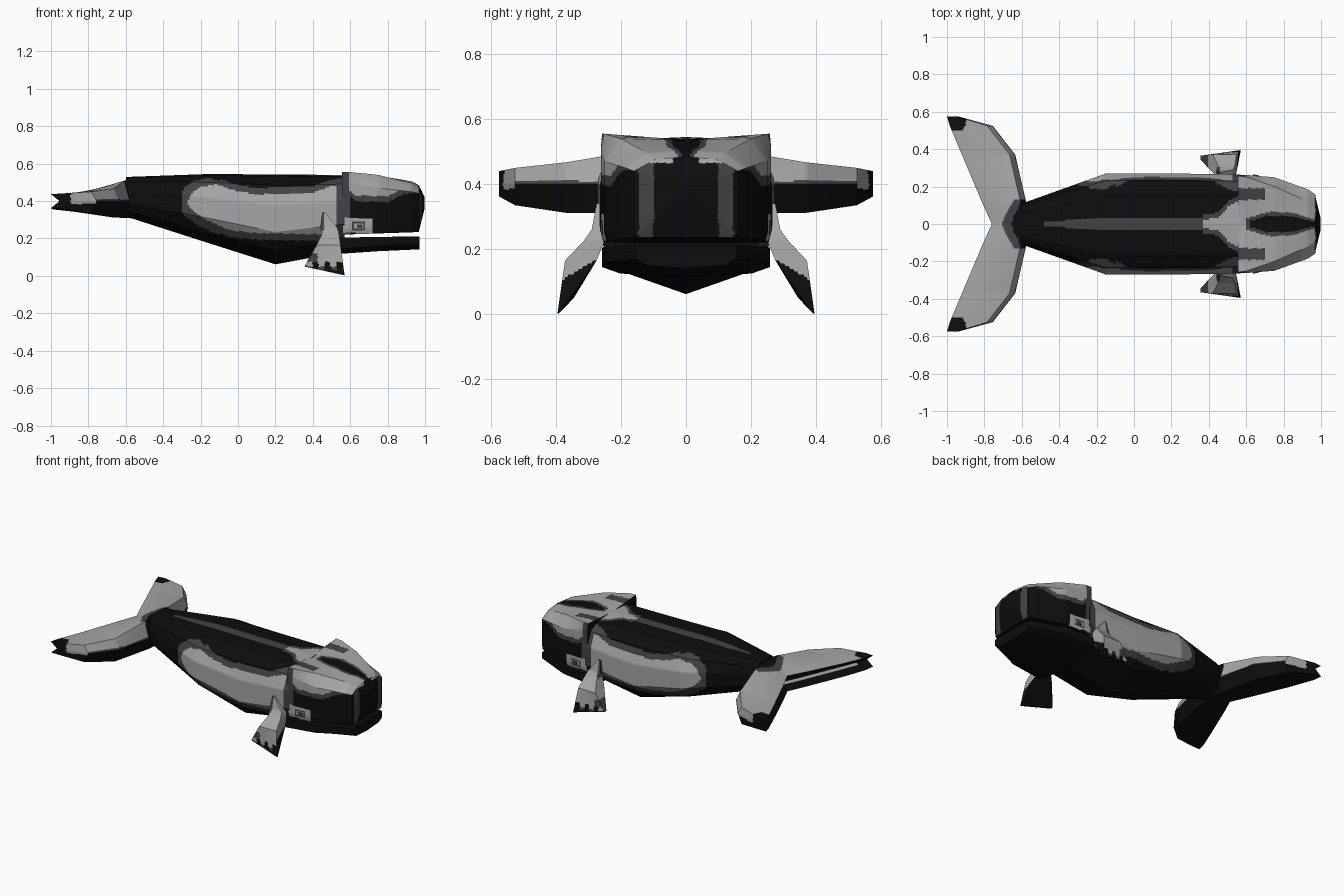
import bpy, bmesh, math
from mathutils import Vector

if "Cube" in bpy.data.objects:
    bpy.data.objects.remove(bpy.data.objects["Cube"])

BLACK, GREY, LIGHT = 0, 1, 2
MATS = []
for label, v in (("black skin", 0.004), ("dark grey skin", 0.055), ("light grey skin", 0.38)):
    m = bpy.data.materials.new(label)
    m.diffuse_color = (v, v, v, 1)
    m.use_nodes = True
    m.node_tree.nodes["Principled BSDF"].inputs["Base Color"].default_value = m.diffuse_color
    MATS.append(m)


def lerp(table, x):
    """Piecewise linear lookup in (x, value) pairs."""
    if x <= table[0][0]:
        return table[0][1]
    for (a, u), (b, v) in zip(table, table[1:]):
        if x <= b:
            return u + (v - u) * (x - a) / (b - a)
    return table[-1][1]


def loft(name, sections, rule, step=0.011):
    """Skin closed sections with flat panels, cut finely so markings can be painted."""
    secs = [[Vector(p) for p in s] for s in sections]
    k = len(secs[0])
    cuts = [max(1, math.ceil(max((s[j] - s[(j + 1) % k]).length for s in secs) / step))
            for j in range(k)]

    def fine(s):
        return [s[j].lerp(s[(j + 1) % k], t / cuts[j]) for j in range(k) for t in range(cuts[j])]

    rings = [fine(secs[0])]
    for a, b in zip(secs, secs[1:]):
        n = max(1, math.ceil(max((p - q).length for p, q in zip(a, b)) / step))
        fa, fb = fine(a), fine(b)
        rings += [[p.lerp(q, i / n) for p, q in zip(fa, fb)] for i in range(1, n + 1)]
    bm = bmesh.new()
    vr = [[bm.verts.new(p) for p in r] for r in rings]
    n = len(vr[0])
    for a, b in zip(vr, vr[1:]):
        for j in range(n):
            bm.faces.new((a[j], a[(j + 1) % n], b[(j + 1) % n], b[j]))
    bm.faces.new(vr[0])
    bm.faces.new(vr[-1][::-1])
    bmesh.ops.recalc_face_normals(bm, faces=bm.faces)
    bm.normal_update()
    for f in bm.faces:
        f.material_index = rule(f.calc_center_median(), f.normal)
    me = bpy.data.meshes.new(name)
    bm.to_mesh(me)
    bm.free()
    for m in MATS:
        me.materials.append(m)
    ob = bpy.data.objects.new(name, me)
    bpy.context.collection.objects.link(ob)
    bpy.ops.object.select_all(action='DESELECT')
    ob.select_set(True)
    bpy.context.view_layer.objects.active = ob
    bpy.ops.object.shade_smooth_by_angle(angle=math.radians(25))
    return ob


def ring(x, half):
    """Close a half profile running from top centre to bottom centre."""
    return [(x, y, z) for y, z in half] + [(x, -y, z) for y, z in half[-2:0:-1]]


# Body with side patches and a back stripe
PATCH_TOP = [(-.27, .40), (-.25, .44), (-.2, .475), (-.12, .49), (-.03, .46), (.1, .435),
             (.4, .445), (.5, .48), (.57, .49)]
PATCH_LOW = [(-.27, .39), (-.25, .355), (-.18, .305), (-.05, .245), (.1, .228), (.57, .22)]


def in_patch(x, z, grow):
    u = x + grow if x < -.1 else x
    return -.27 < u and x < .53 + grow and lerp(PATCH_LOW, u) - grow < z < lerp(PATCH_TOP, u) + grow


def body_rule(c, n):
    y = abs(c.y)
    if n.z > .7 and y < .15:
        if c.x > .37:
            w = lerp([(.37, .025), (.45, .03), (.5, .09), (.56, .12)], c.x)
            return LIGHT if y < w else GREY if y < w + .03 else BLACK
        return GREY if c.x > -.48 and y < lerp([(-.48, .012), (-.2, .03), (.4, .035)], c.x) else BLACK
    if n.z > -.75 and y > .1:
        if in_patch(c.x, c.z, 0):
            return LIGHT
        if in_patch(c.x, c.z, .035):
            return GREY
    return BLACK


PROFILE = [(0, 1), (.6, .98), (.86, .88), (1, .66), (1, .36), (.76, .15), (0, 0)]
body = []
for x, w, top, low in [(-.6, .105, .53, .31), (-.57, .12, .53, .308), (-.15, .27, .545, .173),
                       (.2, .27, .542, .062), (.57, .265, .54, .13)]:
    body.append(ring(x, [(w * a, low + (top - low) * b) for a, b in PROFILE]))
loft("body", body, body_rule)


# Upper head with raised brows, blunt snout and eye patches
def head_rule(c, n):
    x, y, z = c.x, abs(c.y), c.z
    if n.x < -.7 or n.z < -.5:
        return BLACK
    if n.x > .6:
        if z > .465 and y > .04:
            return LIGHT
        return GREY if .1 < y < .145 else BLACK
    if n.z > .45:
        if x > .62 and y < lerp([(.62, .015), (.72, .045), (.85, .04), (.96, .012)], x):
            return BLACK
        if x > .6 and y < lerp([(.6, .03), (.72, .065), (.85, .06), (.96, .025)], x):
            return GREY
        if x < .7 and .13 < y < .19:
            return GREY
        return LIGHT
    if .565 < x < .72 and .228 < z < .308:
        if .61 < x < .685 and .245 < z < .29:
            return LIGHT if .62 < x < .675 and .255 < z < .28 else GREY
        return LIGHT
    edge = lerp([(.58, .47), (.63, .43), (.8, .425), (.88, .465), (.96, .48)], x)
    if z > edge and x > .595:
        return LIGHT
    if z > edge - .03 or x < .6:
        return GREY
    return BLACK


head = []
for x, w, cf, top, brow, side, low in [
        (.555, .26, .99, .535, .555, .535, .22), (.6, .262, .96, .536, .555, .50, .222),
        (.75, .25, .8, .535, .54, .47, .227), (.93, .185, .65, .505, .495, .45, .233),
        (.967, .16, .6, .485, .475, .44, .236), (.998, .03, .6, .42, .415, .40, .36)]:
    head.append(ring(x, [(0, top), (w * cf, brow), (w, side), (w, low + .03), (w * .97, low), (0, low)]))
loft("upper_head", head, head_rule)

# Lower jaw
jaw = []
for x, w, top, low in [(.53, .258, .205, .125), (.75, .245, .208, .14), (.97, .155, .212, .15)]:
    jaw.append(ring(x, [(0, top), (w, top), (w, low + .02), (w * .78, low), (0, low - .008)]))
loft("lower_jaw", jaw, lambda c, n: BLACK, .05)


# Tail flukes: one loft from tip to tip, grooved along the trailing edge
def fluke_rule(c, n):
    y = abs(c.y)
    if n.z < -.15 or c.z < .385:
        return BLACK
    if y > .5 and math.hypot(c.x + .98, y - .56) < .085:
        return BLACK
    if y < .13 and c.x > lerp([(0, -.66), (.13, -.6)], y):
        return BLACK
    if y < .13 and c.x > lerp([(0, -.71), (.13, -.64)], y):
        return GREY
    return GREY if c.z < .41 and n.x > .3 else LIGHT


half = []
for y, lead, trail, ridge, back, under, low in [
        (0, -.56, -.76, .515, .455, .35, .31), (.11, -.575, -.81, .51, .45, .35, .31),
        (.37, -.635, -.92, .467, .44, .35, .312), (.525, -.755, -.985, .45, .438, .355, .335),
        (.575, -.94, -1.0, .44, .437, .362, .362)]:
    d = .03 if y < .55 else .01
    half.append([(lead, y, .40), (lead - d, y, ridge), (trail, y, back),
                 (trail + .045, y, .40), (trail, y, under), (lead - d, y, low)])
other = [[(x, -y, z) for x, y, z in s] for s in half[:0:-1]]
loft("tail_flukes", other + half, fluke_rule)


# Side fins
def fin_rule(c, n):
    x, y, z = c.x, abs(c.y), c.z
    outward = n.y * (1 if c.y > 0 else -1)
    if z < .075 and outward > .2:
        return BLACK if math.sin(x * 95) > .1 or z < .03 else GREY if z < .05 else LIGHT
    if outward < -.1 or n.z < -.6:
        return BLACK
    if n.x > .6 and z < .16 - .6 * (y - .29):
        return BLACK
    if (x < .425 and z < .12) or (z > .24 and x < .46):
        return GREY
    return LIGHT


for side, label in ((-1, "right_fin"), (1, "left_fin")):
    fin = []
    for x0, x1, yin, yout, z0, z1 in [
            (.45, .465, .245, .275, .34, .34), (.44, .53, .24, .29, .26, .26),
            (.45, .54, .25, .315, .225, .225), (.42, .548, .275, .372, .165, .165),
            (.355, .57, .345, .395, .05, .003)]:
        y0 = yout - (.03 if z1 < .01 else 0)
        y1 = yin + (.045 if z1 < .01 else 0)
        fin.append([(x0, side * yin, z0), (x1, side * y1, z1),
                    (x1, side * yout, z1), (x0, side * y0, z0)])
    loft(label, fin, fin_rule)

# Raised eye plates beside the mouth
for side, label in ((-1, "right_eye_plate"), (1, "left_eye_plate")):
    plate = []
    for x, y in ((.635, .2605), (.665, .258)):
        plate.append([(x, side * (y - .004), .255), (x, side * (y + .004), .255),
                      (x, side * (y + .004), .275), (x, side * (y - .004), .275)])
    loft(label, plate, lambda c, n: GREY, .05)
